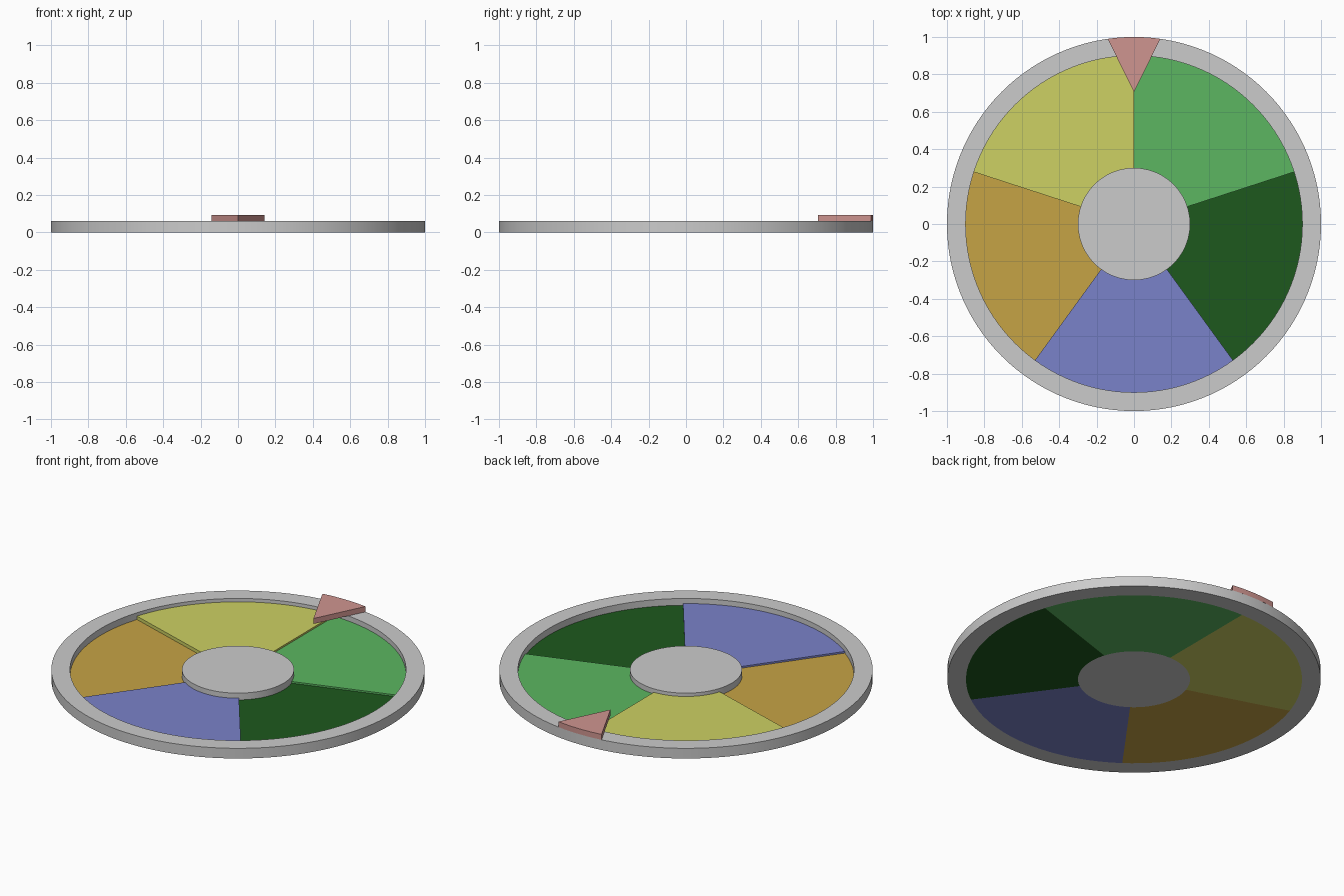
import bpy, bmesh, math
from mathutils import Vector, Matrix

if "Cube" in bpy.data.objects:
    bpy.data.objects.remove(bpy.data.objects["Cube"])


def finish(name, bm, color=None):
    bmesh.ops.recalc_face_normals(bm, faces=bm.faces)
    mesh = bpy.data.meshes.new(name)
    bm.to_mesh(mesh)
    bm.free()
    ob = bpy.data.objects.new(name, mesh)
    bpy.context.collection.objects.link(ob)
    if color:
        mat = bpy.data.materials.new(name + "_paint")
        # display colour (0-255) to linear
        mat.diffuse_color = [(c / 255) ** 2.2 for c in color] + [1]
        mat.use_nodes = True
        mat.node_tree.nodes["Principled BSDF"].inputs["Base Color"].default_value = mat.diffuse_color
        mesh.materials.append(mat)
    bpy.ops.object.select_all(action='DESELECT')
    ob.select_set(True)
    bpy.context.view_layer.objects.active = ob
    bpy.ops.object.shade_smooth_by_angle(angle=math.radians(30))
    return ob


def sweep(name, r0, r1, z0, z1, start, sweep_deg, steps, color=None):
    """Rectangular section turned about z; open sweeps get end caps."""
    bm = bmesh.new()
    turn = Matrix.Rotation(math.radians(start), 3, 'Z')
    pts = [(r0, 0, z0), (r1, 0, z0), (r1, 0, z1), (r0, 0, z1)]
    face = bm.faces.new([bm.verts.new(turn @ Vector(p)) for p in pts])
    full = sweep_deg == 360
    geom = list(face.edges) if full else [face]
    if full:
        bmesh.ops.delete(bm, geom=[face], context='FACES_ONLY')
    else:
        # keep the starting cap
        cap = bmesh.ops.duplicate(bm, geom=[face])
    bmesh.ops.spin(bm, geom=geom, cent=(0, 0, 0), axis=(0, 0, 1),
                   angle=math.radians(sweep_deg), steps=steps, use_duplicate=False)
    bmesh.ops.remove_doubles(bm, verts=bm.verts, dist=1e-5)
    return finish(name, bm, color)


TOP = 0.06

# Outer rim
sweep("outer_rim", 0.9, 1.0, 0, TOP, 0, 360, 120)

# Centre hub
bm = bmesh.new()
bmesh.ops.create_cone(bm, cap_ends=True, segments=120, radius1=0.3, radius2=0.3,
                      depth=TOP, matrix=Matrix.Translation((0, 0, TOP / 2)))
finish("centre_hub", bm)

# Five coloured sectors, each 72 degrees, at stepped heights
sectors = [
    ("green_sector", 0.03, (92, 181, 97)),
    ("dark_green_sector", 0.02, (35, 89, 35)),
    ("blue_sector", 0.03, (121, 129, 200)),
    ("orange_sector", 0.02, (197, 162, 71)),
    ("yellow_sector", 0.04, (204, 208, 99)),
]
for i, (name, height, color) in enumerate(sectors):
    sweep(name, 0.3, 0.9, 0, height, 18 - 72 * i, 72, 24, color)

# Pointer: triangle with a rounded outer edge
bm = bmesh.new()
half = math.radians(8.1)
outline = [(0, 0.705)]
for i in range(9):
    a = -half + 2 * half * i / 8
    outline.append((-math.sin(a), math.cos(a)))
face = bm.faces.new([bm.verts.new((x, y, TOP)) for x, y in outline])
side = bmesh.ops.extrude_face_region(bm, geom=[face], use_keep_orig=True)
bmesh.ops.translate(bm, vec=(0, 0, 0.032),
                    verts=[g for g in side["geom"] if isinstance(g, bmesh.types.BMVert)])
finish("pointer", bm, (206, 148, 143))
